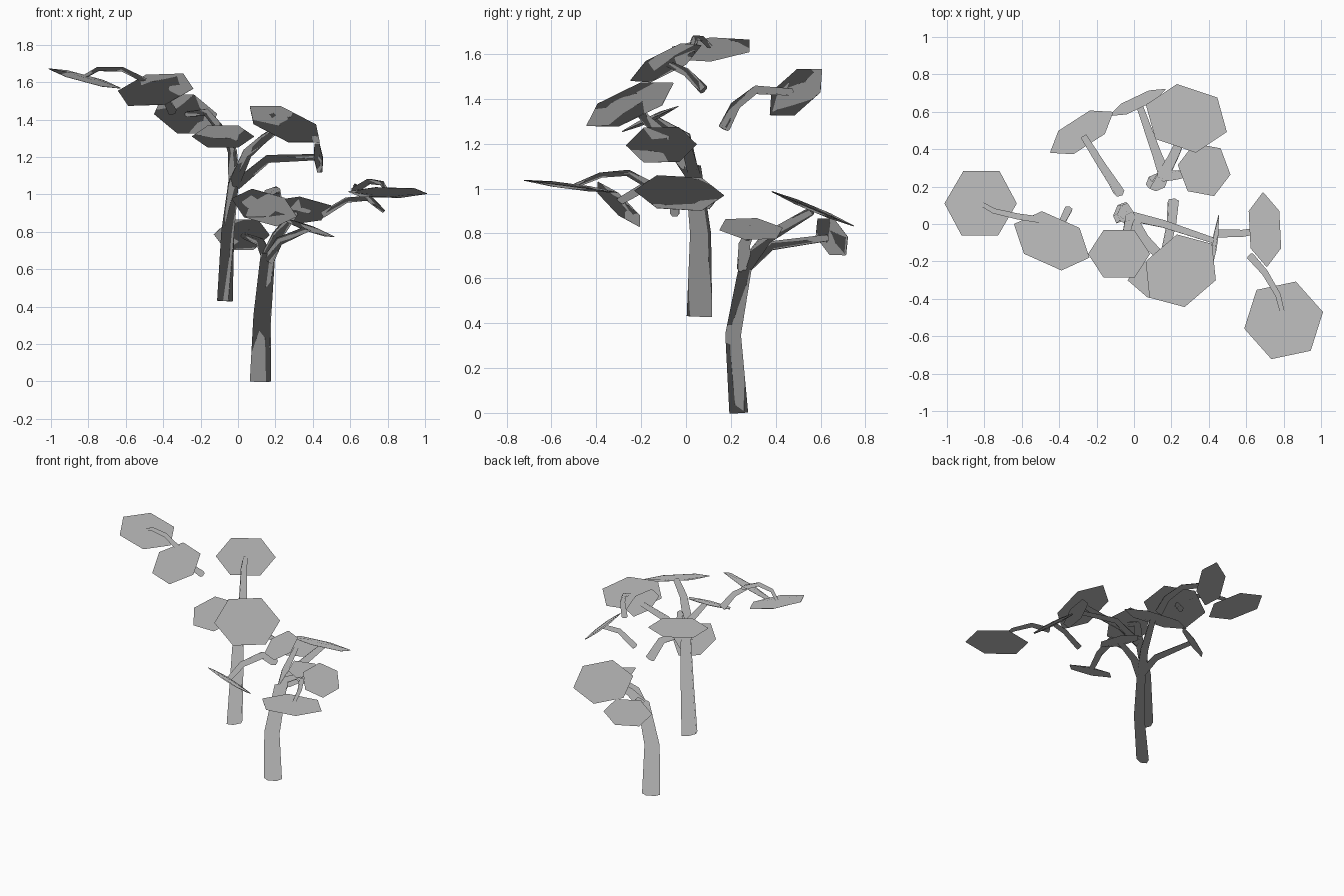
import bpy, bmesh, math
from mathutils import Vector

cube = bpy.data.objects.get("Cube")
if cube:
    bpy.data.objects.remove(cube, do_unlink=True)

grey = bpy.data.materials.new("plain_grey")
grey.use_nodes = True
grey.diffuse_color = (0.53, 0.53, 0.53, 1)
grey.node_tree.nodes["Principled BSDF"].inputs["Base Color"].default_value = grey.diffuse_color

SIDES = 6


def finish(name, bm):
    """Make the object, with the soft upward normals usual for foliage."""
    bmesh.ops.recalc_face_normals(bm, faces=bm.faces)
    for face in bm.faces:
        face.smooth = True
    mesh = bpy.data.meshes.new(name)
    bm.to_mesh(mesh)
    bm.free()
    mesh.normals_split_custom_set_from_vertices([(0, 0, 1)] * len(mesh.vertices))
    mesh.materials.append(grey)
    obj = bpy.data.objects.new(name, mesh)
    bpy.context.collection.objects.link(obj)


def bridge(bm, rings):
    """Join neighbouring rings with quads and close both ends."""
    for a, b in zip(rings, rings[1:]):
        for i in range(SIDES):
            j = (i + 1) % SIDES
            bm.faces.new((a[i], a[j], b[j], b[i]))
    bm.faces.new(rings[0])
    bm.faces.new(rings[-1])


def limb(name, path, start, end, wide_side=(1, 0.3, 0.2), flatten=0.9):
    """Faceted, tapered tube through the path points, widest along wide_side."""
    bm = bmesh.new()
    pts = [Vector(p) for p in path]
    rings = []
    side = Vector(wide_side)
    last = len(pts) - 1
    for k, p in enumerate(pts):
        axis = (pts[min(k + 1, last)] - pts[max(k - 1, 0)]).normalized()
        side = (side - axis * side.dot(axis)).normalized()
        other = axis.cross(side) * flatten
        r = start + (end - start) * k / last
        rings.append([bm.verts.new(p + r * (math.cos(t) * side + math.sin(t) * other))
                      for t in (math.tau * i / SIDES for i in range(SIDES))])
    bridge(bm, rings)
    finish(name, bm)


def leaf_pad(name, centre, normal, long_r, short_r, spin):
    """Thin six-sided pad with a slightly raised middle on both faces."""
    bm = bmesh.new()
    n = Vector(normal).normalized()
    u = Vector((0, 1, 0)).cross(n).normalized()
    v = n.cross(u)
    s = math.radians(spin)
    a = math.cos(s) * u + math.sin(s) * v
    b = n.cross(a)
    rings = []
    for scale, lift in ((0.4, -0.012), (1, -0.002), (1, 0.002), (0.4, 0.012)):
        rings.append([bm.verts.new(Vector(centre) + lift * n + scale *
                      (long_r * math.cos(t) * a + short_r * math.sin(t) * b))
                      for t in (math.tau * i / SIDES for i in range(SIDES))])
    bridge(bm, rings)
    finish(name, bm)


# Tall plant: trunk and forks
limb("tall_trunk", [(-.07, .06, .43), (-.055, .065, .8), (-.02, .03, 1.1)], .062, .04, (.4, .92, 0), .6)
limb("tall_fork_right", [(-.02, .03, 1.06), (-.03, 0, 1.23), (-.06, -.14, 1.31)], .033, .018)
limb("tall_fork_top", [(-.02, .03, 1.06), (.05, -.08, 1.22), (.14, -.17, 1.3), (.24, -.23, 1.37)], .036, .02)
limb("tall_fork_left", [(-.01, .04, 1.05), (.16, .0, 1.19), (.43, -.09, 1.2)], .03, .018)

# Short plant: bent trunk and forks
limb("short_trunk", [(.12, .235, 0), (.13, .21, .35), (.16, .27, .68)], .062, .042, (.92, .4, 0), .6)
limb("short_fork_back", [(.16, .27, .66), (.21, .36, .78), (.3, .56, .9)], .038, .022)
limb("short_fork_left", [(.16, .26, .64), (.22, .26, .75), (.38, .29, .82)], .034, .018, (.3, 1, 0))
limb("short_fork_right", [(.16, .27, .65), (.12, .38, .745), (.03, .63, .78)], .032, .018)

# Loose upper sprays
limb("back_spray", [(-.08, .17, 1.27), (-.11, .22, 1.37), (-.17, .31, 1.44), (-.27, .47, 1.43)], .03, .018)
limb("upper_spray", [(-.35, .08, 1.44), (-.39, .0, 1.52), (-.45, -.09, 1.56)], .024, .015)
limb("upper_spray_tip", [(-.48, .02, 1.6), (-.62, .04, 1.67), (-.75, .07, 1.67), (-.82, .11, 1.63)],
     .018, .012, (0, 1, 0))

# Loose lower sprays
limb("front_spray", [(.21, .12, .93), (.2, 0, 1.02), (.16, -.18, 1.01), (.135, -.3, .94)], .032, .018)
limb("left_spray", [(.45, -.05, .89), (.58, -.05, .97), (.7, -.03, .98)], .022, .016, (0, 1, 0))
limb("left_spray_tip", [(.62, -.17, 1.02), (.7, -.26, 1.07), (.77, -.38, 1.06), (.8, -.5, 1.01)], .02, .012)

# Leaf pads: name, centre, normal, long radius, short radius, spin
for pad in (
    ("upper_tip_pad", (-.82, .11, 1.62), (.27, -.1, 1), .2, .2, 0),
    ("upper_pad", (-.44, -.09, 1.56), (-.3, -.6, 1), .22, .17, -28),
    ("back_pad", (-.28, .49, 1.43), (.42, -.65, .55), .2, .145, 48),
    ("tall_right_pad", (-.08, -.16, 1.31), (0, -.45, 1), .165, .16, 0),
    ("tall_top_pad", (.25, -.25, 1.375), (.4, -.45, 1), .22, .215, 45),
    ("tall_left_pad", (.43, -.11, 1.195), (1, -.15, .1), .16, .09, 90),
    ("front_pad", (.14, -.3, .93), (.28, .87, 1), .18, .14, 0),
    ("left_tip_pad", (.8, -.515, 1.01), (0, .13, 1), .215, .22, 12),
    ("left_pad", (.7, -.03, .98), (.9, .1, 1), .2, .125, 90),
    ("short_back_pad", (.28, .565, .91), (0, .42, 1), .23, .195, -20),
    ("short_left_pad", (.375, .29, .82), (.35, .1, 1), .15, .15, 50),
    ("short_right_pad", (.02, .65, .785), (-.4, .85, .35), .165, .1, 54),
):
    leaf_pad(*pad)
